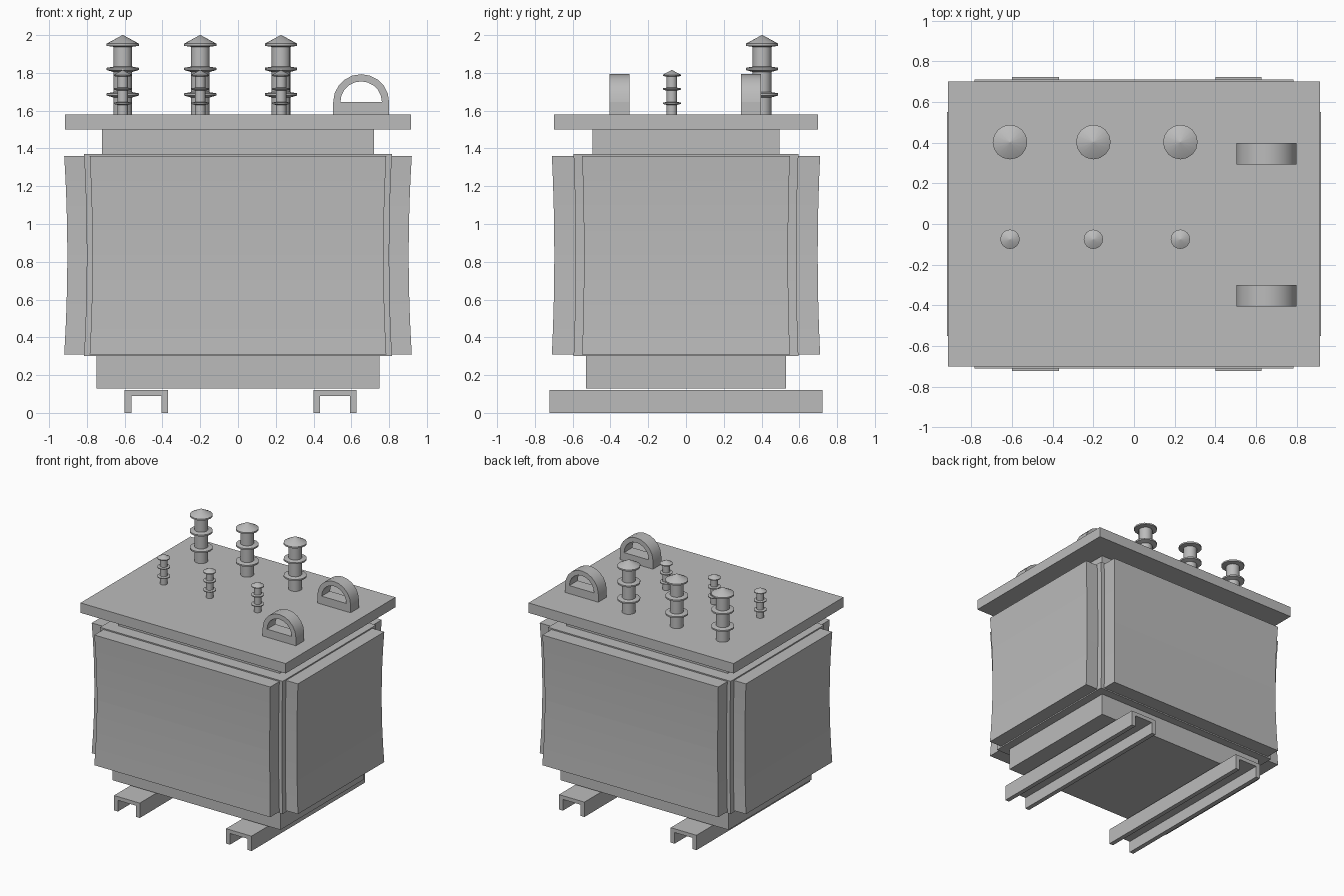
import bpy, bmesh, math

if "Cube" in bpy.data.objects:
    bpy.data.objects.remove(bpy.data.objects["Cube"])

GREY = (0.5, 0.5, 0.5, 1)
mat = bpy.data.materials.new("plain grey")
mat.use_nodes = True
mat.diffuse_color = GREY
mat.node_tree.nodes["Principled BSDF"].inputs["Base Color"].default_value = GREY


def finish(name, bm, smooth=False):
    bmesh.ops.recalc_face_normals(bm, faces=bm.faces)
    mesh = bpy.data.meshes.new(name)
    bm.to_mesh(mesh)
    bm.free()
    mesh.materials.append(mat)
    obj = bpy.data.objects.new(name, mesh)
    bpy.context.collection.objects.link(obj)
    if smooth:
        bpy.ops.object.select_all(action="DESELECT")
        obj.select_set(True)
        bpy.context.view_layer.objects.active = obj
        bpy.ops.object.shade_smooth_by_angle(angle=math.radians(32))
    return obj


def stack(name, rings):
    """Closed solid through matching rings of points."""
    bm = bmesh.new()
    loops = [[bm.verts.new(p) for p in ring] for ring in rings]
    n = len(loops[0])
    for a, b in zip(loops, loops[1:]):
        for i in range(n):
            j = (i + 1) % n
            bm.faces.new((a[i], a[j], b[j], b[i]))
    bm.faces.new(loops[0])
    bm.faces.new(loops[-1])
    return bm


def box(name, x, y, z, pinch=0, steps=1):
    """Box over the ranges x, y, z, drawn in towards the axis at mid height."""
    rings = []
    for k in range(steps + 1):
        t = k / steps
        s = 1 - pinch * (1 - (2 * t - 1) ** 2)
        h = z[0] + (z[1] - z[0]) * t
        rings.append([(x[i] * s, y[j] * s, h) for i, j in ((0, 0), (1, 0), (1, 1), (0, 1))])
    return finish(name, stack(name, rings))


def extrude_y(name, profile, y, smooth=False):
    rings = [[(px, v, pz) for px, pz in profile] for v in y]
    return finish(name, stack(name, rings), smooth)


# Tank: base, core, neck and lid
box("tank_base", (-0.75, 0.75), (-0.53, 0.53), (0.13, 0.30))
box("tank_core", (-0.815, 0.815), (-0.595, 0.595), (0.30, 1.37), 0.018, 8)
box("tank_neck", (-0.72, 0.72), (-0.495, 0.495), (1.37, 1.50))
box("lid", (-0.915, 0.915), (-0.70, 0.70), (1.50, 1.58))

# Raised radiator panels on the four sides
PANEL_Z = (0.31, 1.36)
for name, x, y in (
    ("front_panel", (-0.785, 0.785), (-0.71, -0.58)),
    ("back_panel", (-0.785, 0.785), (0.58, 0.71)),
    ("left_panel", (0.80, 0.92), (-0.55, 0.55)),
    ("right_panel", (-0.92, -0.80), (-0.55, 0.55)),
):
    box(name, x, y, PANEL_Z, 0.018, 8)

# Channel rails, open underneath
for name, x0, x1 in (("right_rail", -0.60, -0.37), ("left_rail", 0.40, 0.627)):
    w = 0.035
    extrude_y(name, [(x0, 0), (x0 + w, 0), (x0 + w, 0.09), (x1 - w, 0.09),
                     (x1 - w, 0), (x1, 0), (x1, 0.12), (x0, 0.12)], (-0.723, 0.723))

# Lifting lugs: a foot with a half-round arch over it
LUG_X, LUG_Z, SEG = 0.652, 1.645, 10
for name, y in (("front_lug", -0.352), ("back_lug", 0.345)):
    arcs = [[(LUG_X + r * math.cos(math.pi * i / SEG), LUG_Z + r * math.sin(math.pi * i / SEG))
             for i in range(SEG + 1)] for r in (0.148, 0.11)]
    sides = (y - 0.053, y + 0.053)
    extrude_y(name + "_arch", arcs[0] + arcs[1][::-1], sides, True)
    box(name + "_foot", (LUG_X - 0.148, LUG_X + 0.148), sides, (1.58, LUG_Z))

# Bushings: ringed posts with conical caps, as (radius, height)
POST = [(0.05, 0), (0.05, 0.09), (0.085, 0.1), (0.085, 0.112), (0.05, 0.118),
        (0.05, 0.225), (0.085, 0.235), (0.085, 0.247), (0.05, 0.253),
        (0.05, 0.358), (0.085, 0.363), (0.085, 0.375), (0.002, 0.42)]
SIDES = 16
for size, y, scale in (("large", 0.403, 1), ("small", -0.075, 0.56)):
    for side, x in (("right", -0.61), ("middle", -0.20), ("left", 0.228)):
        rings = [[(x + scale * r * math.cos(math.tau * i / SIDES),
                   y + scale * r * math.sin(math.tau * i / SIDES),
                   1.58 + scale * h) for i in range(SIDES)] for r, h in POST]
        name = f"{size}_{side}_bushing"
        finish(name, stack(name, rings), True)
